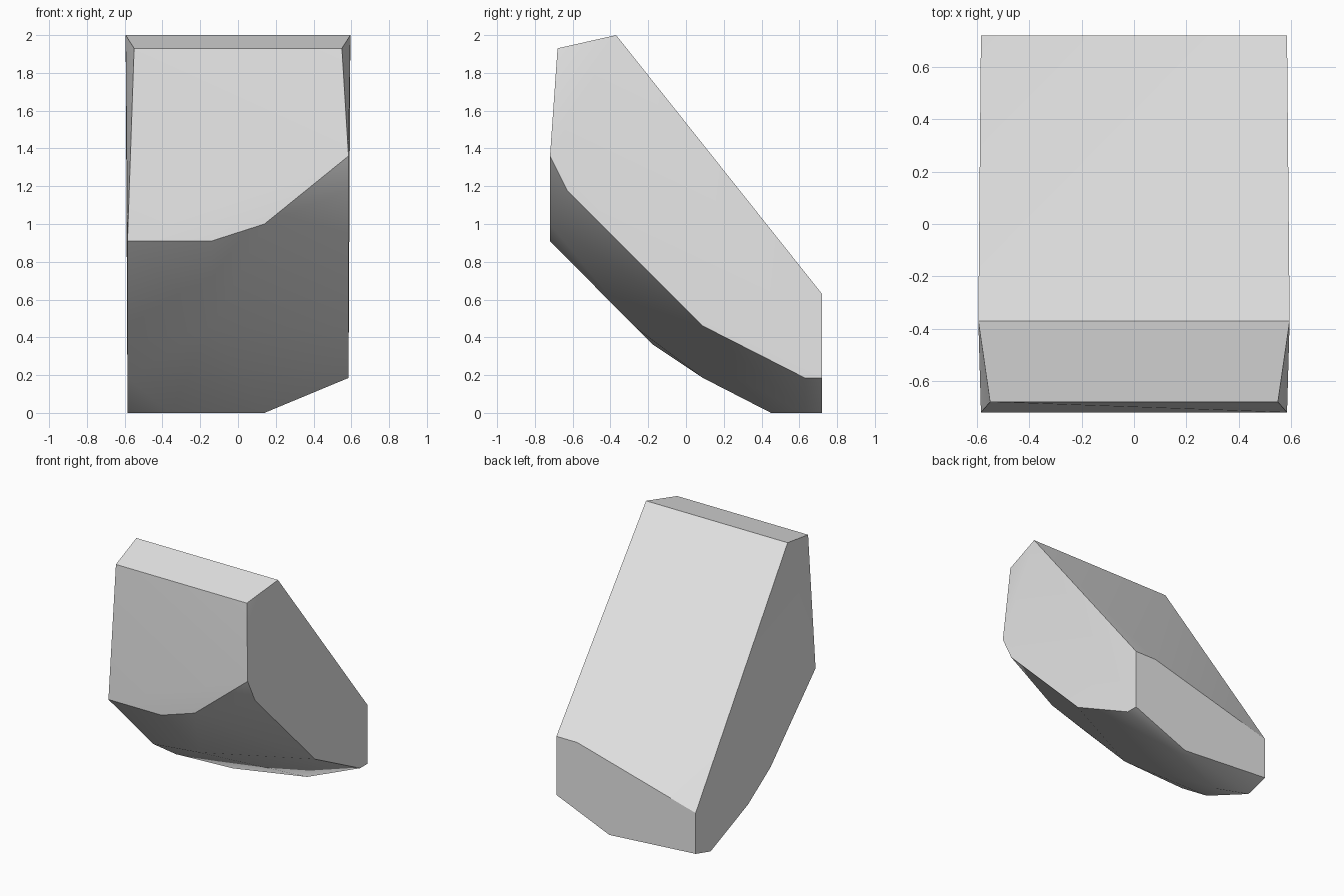
import bpy
import bmesh
import math

default = bpy.data.objects.get("Cube")
if default:
    bpy.data.objects.remove(default, do_unlink=True)


def make_material(name, colour):
    material = bpy.data.materials.new(name)
    material.use_nodes = True
    material.diffuse_color = colour
    material.node_tree.nodes["Principled BSDF"].inputs["Base Color"].default_value = colour
    return material


def section(x, profile):
    """Place a (y, z) profile on the plane at the given x."""
    return [(x, y, z) for y, z in profile]


FRONT, BACK, SIDE = -0.72, 0.72, 0.585

# Bevelled crown, mirrored across x
crown = []
for side in (-1, 1):
    crown += [(side * 0.595, -0.37, 2), (side * 0.55, -0.68, 1.93)]

# Side wall with the deep keel
deep_wall = section(-SIDE, [(FRONT, 0.91), (-0.18, 0.365), (0.09, 0.185),
                            (0.54, 0), (BACK, 0.05), (BACK, 0.36)])

# Side wall with the raised keel
raised_wall = section(SIDE, [(FRONT, 1.36), (-0.63, 1.18), (0.09, 0.46),
                             (0.63, 0.185), (BACK, 0.185), (BACK, 0.63)])

# Underside ridges between the walls
ridges = section(-0.14, [(FRONT, 0.91), (-0.27, 0.455)])
ridges += section(0.14, [(FRONT, 1.0), (0.63, 0), (BACK, 0)])
ridges += section(-0.36, [(0.45, 0)])

# Point where the sloping top folds at the back
fold = section(0.41, [(BACK, 0.63)])

# Wrap all sections into one faceted stone
bm = bmesh.new()
for point in crown + deep_wall + raised_wall + ridges + fold:
    bm.verts.new(point)
hull = bmesh.ops.convex_hull(bm, input=bm.verts[:])
loose = [v for v in bm.verts if not v.link_faces]
bmesh.ops.delete(bm, geom=loose, context="VERTS")
bmesh.ops.dissolve_limit(bm, angle_limit=math.radians(1),
                         verts=bm.verts[:], edges=bm.edges[:])
bmesh.ops.recalc_face_normals(bm, faces=bm.faces[:])

mesh = bpy.data.meshes.new("stone_block")
bm.to_mesh(mesh)
bm.free()
mesh.materials.append(make_material("stone grey", (0.8, 0.8, 0.8, 1)))
stone = bpy.data.objects.new("stone_block", mesh)
bpy.context.collection.objects.link(stone)

# Soft underside with crisp outer edges
bpy.ops.object.select_all(action="DESELECT")
stone.select_set(True)
bpy.context.view_layer.objects.active = stone
bpy.ops.object.shade_smooth_by_angle(angle=math.radians(30))
